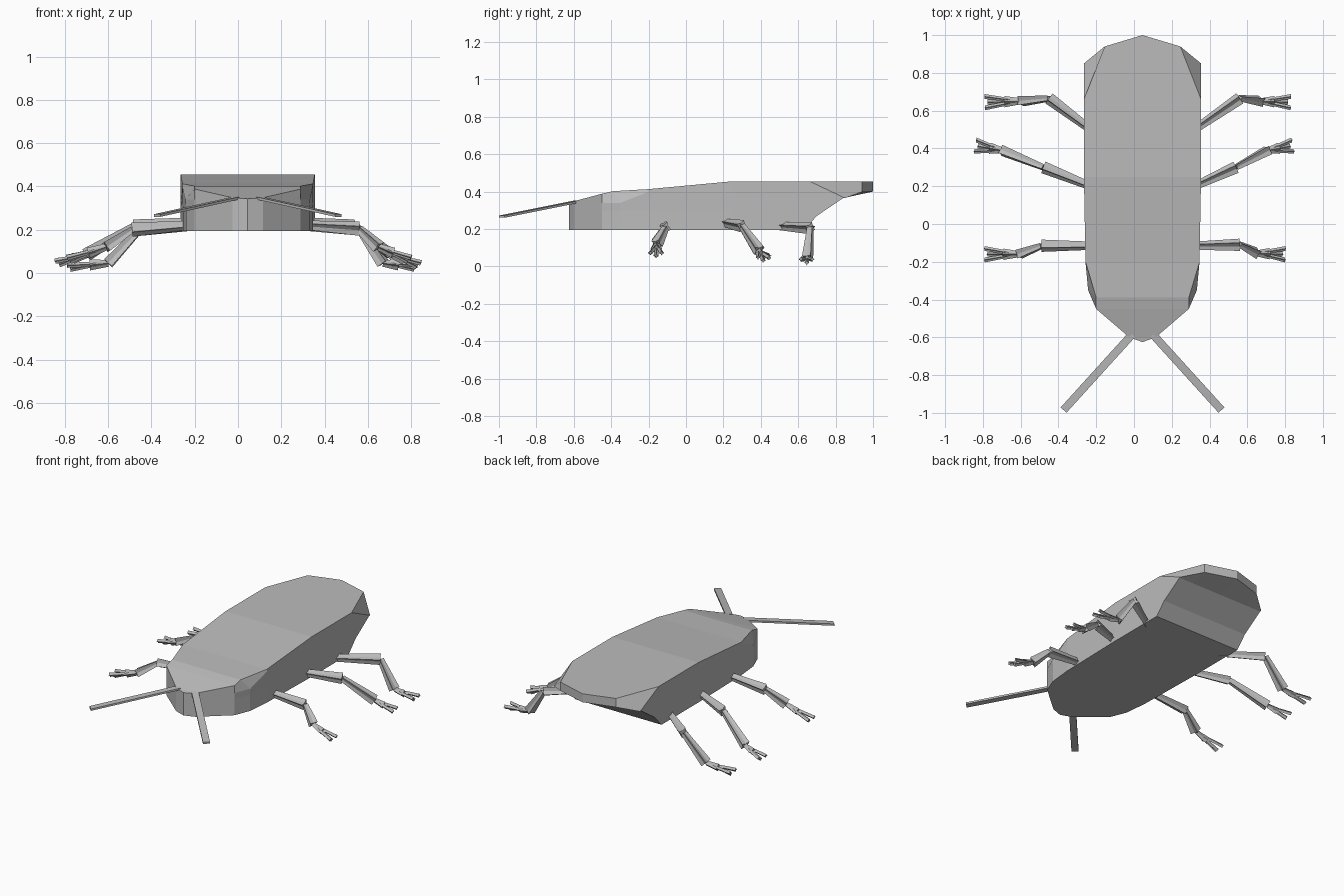
import bpy, bmesh, math
from mathutils import Vector

if "Cube" in bpy.data.objects:
    bpy.data.objects.remove(bpy.data.objects["Cube"])

grey = bpy.data.materials.new("shell grey")
grey.diffuse_color = (0.5, 0.5, 0.5, 1)
grey.use_nodes = True
grey.node_tree.nodes["Principled BSDF"].inputs["Base Color"].default_value = grey.diffuse_color
CX = 0.045  # body axis


def finish(bm, name):
    bmesh.ops.recalc_face_normals(bm, faces=bm.faces)
    mesh = bpy.data.meshes.new(name)
    bm.to_mesh(mesh)
    bm.free()
    mesh.materials.append(grey)
    ob = bpy.data.objects.new(name, mesh)
    bpy.context.collection.objects.link(ob)
    return ob


def loft(bm, rings, caps=True):
    """Skin closed rings of equal length."""
    vs = [[bm.verts.new(p) for p in r] for r in rings]
    n = len(vs[0])
    for a, b in zip(vs, vs[1:]):
        for i in range(n):
            j = (i + 1) % n
            bm.faces.new((a[i], a[j], b[j], b[i]))
    if caps:
        bm.faces.new(vs[0])
        bm.faces.new(vs[-1])
    return vs


# Body: half outlines from tail to snout, mirrored into closed rings
top = [(0, 1, .455), (.20, .94, .455), (.31, .66, .455), (.31, .25, .455),
       (.302, -.2, .413), (.245, -.39, .402), (.245, -.45, .388), (.07, -.60, .348), (0, -.625, .343)]
rim = [(0, 1, .40), (.20, .94, .398), (.31, .85, .365), (.31, .25, .385),
       (.302, -.2, .398), (.288, -.35, .34), (.245, -.45, .34), (.07, -.60, .31), (0, -.625, .31)]
front = [(.31, .25), (.30, -.2), (.285, -.35), (.245, -.45), (.07, -.60), (0, -.625)]


def lower(y, z):
    return [(x, y, z) for x in (0, .20, .31)] + [(x, fy, min(z, .30)) for x, fy in front]


def mirrored(half):
    full = half + [(-x, y, z) for x, y, z in half[-2:0:-1]]
    return [(x + CX, y, z) for x, y, z in full]


bm = bmesh.new()
rings = [top, rim, lower(.84, .365), lower(.70, .27), lower(.63, .195)]
vs = loft(bm, [mirrored(r) for r in rings], caps=False)
bm.faces.new(vs[-1])
t = vs[0]
n = len(t)
for i in range(1, 8):  # bands across the back
    bm.faces.new((t[i], t[i + 1], t[(n - i - 1) % n], t[n - i])
                 if i < 7 else (t[7], t[8], t[9]))
bm.faces.new((t[0], t[1], t[n - 1]))
bmesh.ops.remove_doubles(bm, verts=bm.verts, dist=1e-5)
finish(bm, "body")


# Legs: ridged, flaring segments ending in a splayed foot
def star(c, d, r, width=1.0, phase=0.0):
    side = d.cross(Vector((0, 0, 1))).normalized()
    up = side.cross(d).normalized()
    pts = []
    for k in range(8):
        a = k * math.pi / 4 + phase
        rr = r * (1 if k % 2 == 0 else .5)
        pts.append(c + side * math.cos(a) * rr * width + up * math.sin(a) * rr)
    return pts


def segment(bm, a, b, ra, rb, phase):
    d = (b - a).normalized()
    loft(bm, [star(a, d, ra, 1, phase), star(b, d, rb, 1, phase)])


def leg(name, path):
    p = [Vector(q) for q in path]
    bm = bmesh.new()
    segment(bm, p[0], p[1], .022, .034, .3)
    segment(bm, p[1], p[2], .020, .034, .6)
    d = (p[3] - p[2]).normalized()
    side = d.cross(Vector((0, 0, 1))).normalized()
    mid = p[2].lerp(p[3], .45)
    loft(bm, [star(p[2], d, .016), star(mid, d, .025, 1.2)])
    # three pointed toes
    for s, lift in ((-1, .010), (0, -.010), (1, .012)):
        base = mid - d * .03 + side * s * .008
        tip = p[3] + side * s * .030 + Vector((0, 0, lift)) - d * (.015 if s == 0 else 0)
        loft(bm, [star(base, d, .010), star(tip, d, .013)])
    finish(bm, name)


leg("rear_leg_right", [(.32, .50, .215), (.56, .665, .205), (.67, .65, .045), (.83, .645, .027)])
leg("rear_leg_left", [(-.23, .50, .215), (-.45, .665, .205), (-.60, .65, .045), (-.79, .645, .027)])
leg("middle_leg_right", [(.32, .20, .235), (.54, .30, .215), (.71, .39, .085), (.84, .415, .035)])
leg("middle_leg_left", [(-.23, .20, .235), (-.48, .30, .215), (-.70, .39, .085), (-.84, .415, .045)])
leg("front_leg_right", [(.31, -.115, .222), (.56, -.11, .205), (.65, -.155, .12), (.80, -.16, .06)])
leg("front_leg_left", [(-.21, -.115, .222), (-.49, -.115, .20), (-.61, -.16, .12), (-.79, -.16, .06)])

# Antennae: thin flat strips
for s, name in ((1, "antenna_right"), (-1, "antenna_left")):
    a = Vector((CX + s * .055, -.585, .346))
    b = Vector((CX + s * .418, -.985, .266))
    d = (b - a).normalized()
    w = d.cross(Vector((0, 0, 1))).normalized() * .021
    h = Vector((0, 0, .006))
    bm = bmesh.new()
    loft(bm, [[c + w + h, c - w + h, c - w - h, c + w - h] for c in (a, b)])
    finish(bm, name)
